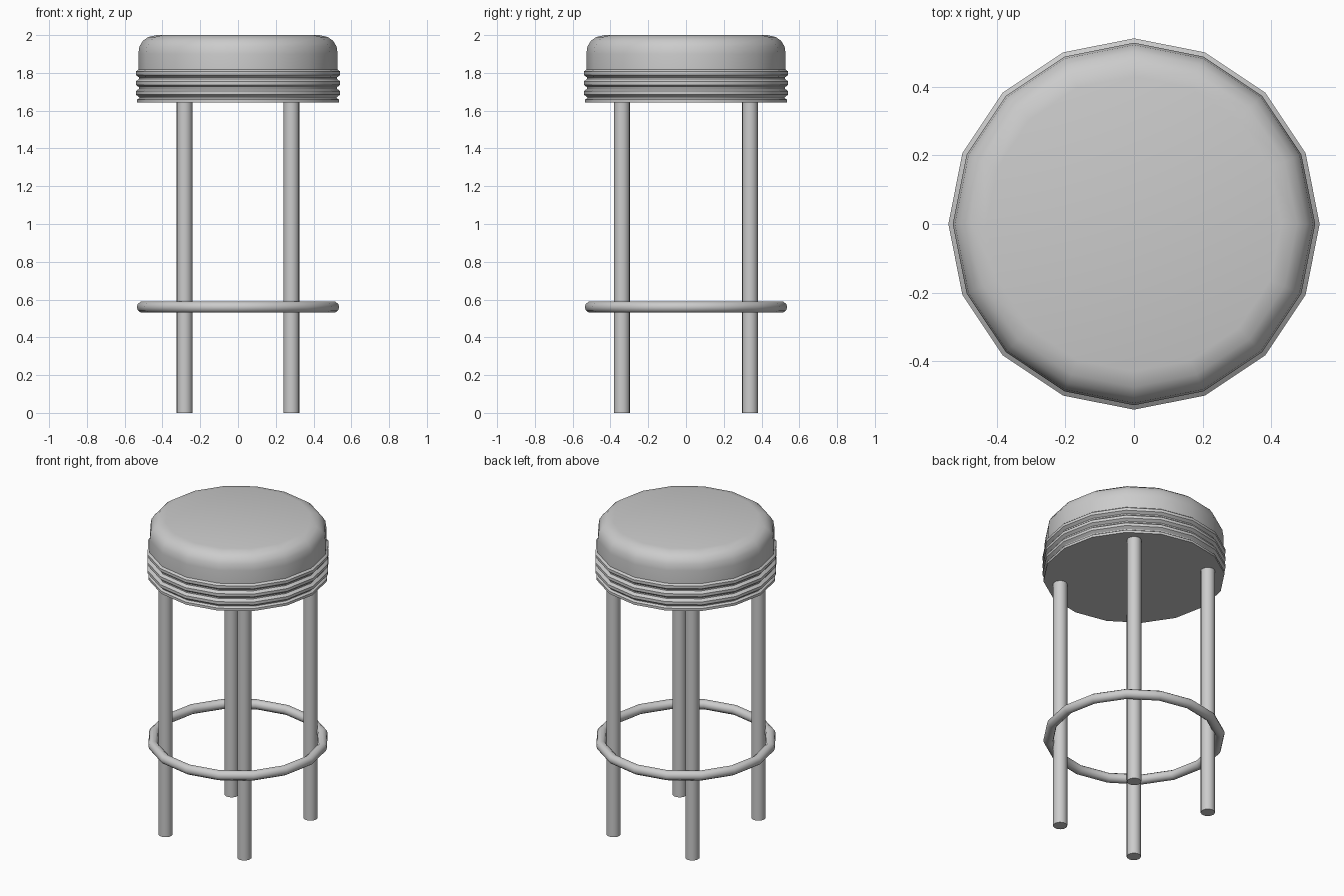
import bpy, math

if "Cube" in bpy.data.objects:
    bpy.data.objects.remove(bpy.data.objects["Cube"])

SIDES = 16


def finish(obj, name, angle):
    obj.name = name
    bpy.ops.object.select_all(action='DESELECT')
    obj.select_set(True)
    bpy.context.view_layer.objects.active = obj
    bpy.ops.object.shade_smooth_by_angle(angle=math.radians(angle))


def lathe(name, profile, angle):
    # Revolve a bottom-to-top (radius, z) profile and cap both ends
    verts, faces = [], []
    n = len(profile)
    for r, z in profile:
        for i in range(SIDES):
            a = 2 * math.pi * i / SIDES
            verts.append((r * math.cos(a), r * math.sin(a), z))
    for k in range(n - 1):
        for i in range(SIDES):
            j = (i + 1) % SIDES
            faces.append((k * SIDES + i, k * SIDES + j,
                          (k + 1) * SIDES + j, (k + 1) * SIDES + i))
    faces.append(tuple(reversed(range(SIDES))))
    faces.append(tuple(range((n - 1) * SIDES, n * SIDES)))
    mesh = bpy.data.meshes.new(name)
    mesh.from_pydata(verts, [], faces)
    obj = bpy.data.objects.new(name, mesh)
    bpy.context.collection.objects.link(obj)
    finish(obj, name, angle)


# Padded cushion with rounded shoulder
lathe("cushion", [(0.528, 1.81), (0.528, 1.90), (0.522, 1.94),
                  (0.503, 1.97), (0.475, 1.99), (0.43, 2.0)], 35)

# Ribbed trim band under the cushion
band = [(0.535, 1.642), (0.535, 1.658), (0.522, 1.667)]
for z in (1.694, 1.746, 1.798):
    band += [(0.524, z - 0.022), (0.541, z - 0.009),
             (0.541, z + 0.009), (0.524, z + 0.022)]
lathe("trim_band", band, 30)

# Four straight legs
for fy, yname in ((-1, "front"), (1, "back")):
    for fx, xname in ((-1, "left"), (1, "right")):
        bpy.ops.mesh.primitive_cylinder_add(
            vertices=16, radius=0.042, depth=1.65,
            location=(fx * 0.283, fy * 0.339, 0.825))
        finish(bpy.context.object, f"{yname}_{xname}_leg", 40)

# Foot rest ring around the legs
bpy.ops.mesh.primitive_torus_add(
    major_segments=SIDES, minor_segments=10, major_radius=0.506,
    minor_radius=0.03, location=(0, 0, 0.56))
finish(bpy.context.object, "foot_ring", 50)
